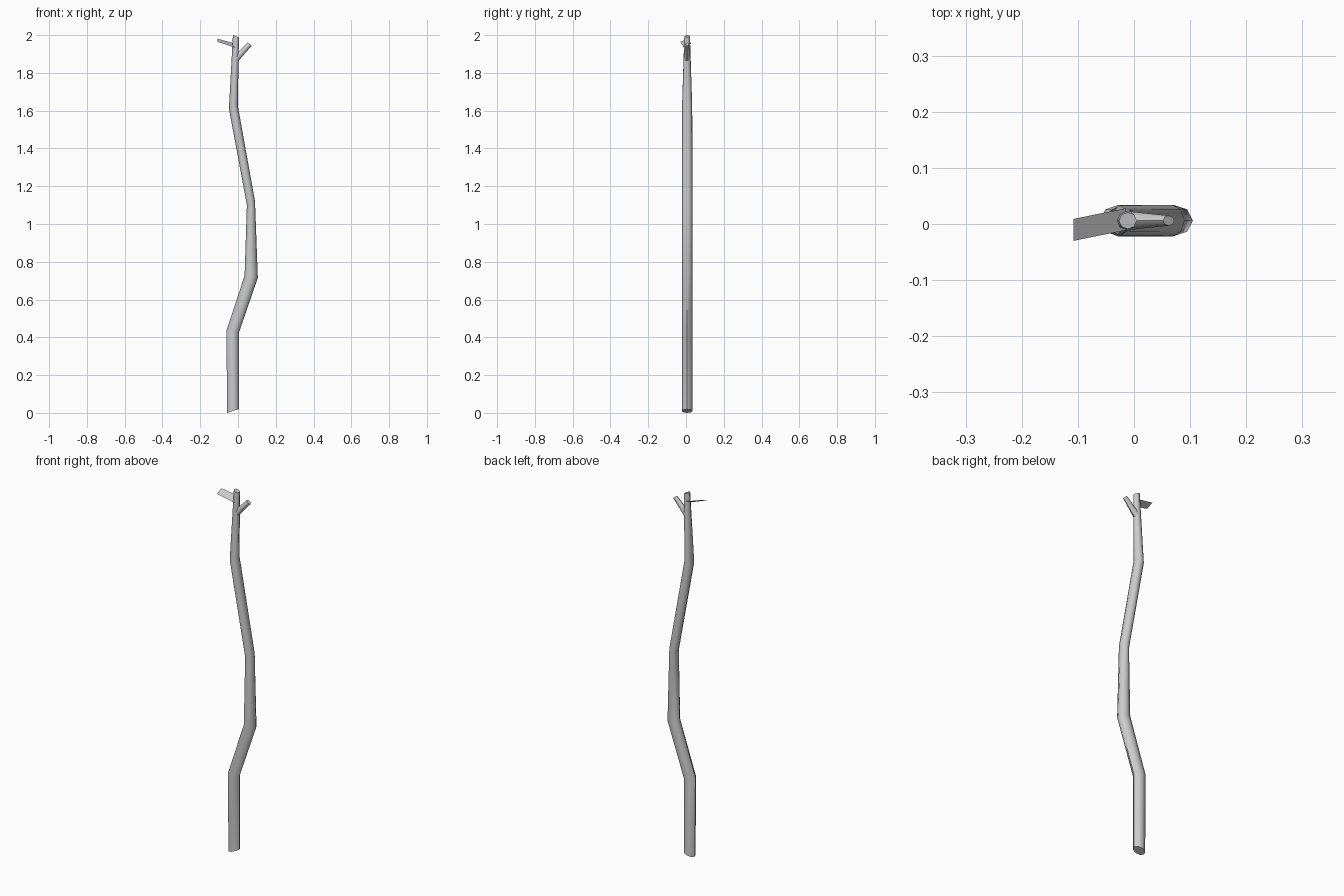
import bpy, bmesh, math
from mathutils import Vector

if "Cube" in bpy.data.objects:
    bpy.data.objects.remove(bpy.data.objects["Cube"])

SIDES = 8
Y = 0.006  # stem centre line in depth


def tube(name, rings):
    """Loft rings given as (left_x, left_z, right_x, right_z, depth_radius)."""
    bm = bmesh.new()
    loops = []
    for lx, lz, rx, rz, ry in rings:
        left, right = Vector((lx, Y, lz)), Vector((rx, Y, rz))
        mid, half = (left + right) / 2, (right - left) / 2
        loop = []
        for i in range(SIDES):
            a = 2 * math.pi * i / SIDES
            loop.append(bm.verts.new(mid + half * math.cos(a) + Vector((0, ry * math.sin(a), 0))))
        loops.append(loop)
    for a, b in zip(loops, loops[1:]):
        for i in range(SIDES):
            j = (i + 1) % SIDES
            bm.faces.new((a[i], a[j], b[j], b[i]))
    bm.faces.new(loops[0][::-1])
    bm.faces.new(loops[-1])
    return finish(name, bm)


def finish(name, bm):
    mesh = bpy.data.meshes.new(name)
    bm.to_mesh(mesh)
    bm.free()
    obj = bpy.data.objects.new(name, mesh)
    bpy.context.collection.objects.link(obj)
    mesh.shade_smooth()
    bpy.context.view_layer.objects.active = obj
    obj.select_set(True)
    bpy.ops.object.shade_smooth_by_angle(angle=math.radians(50))
    obj.select_set(False)
    return obj


# Crooked main stem, tapering at the top
tube("stem", [
    (-0.058, 0.000, 0.004, 0.020, 0.028),
    (-0.061, 0.436, 0.005, 0.425, 0.028),
    (0.035, 0.727, 0.105, 0.715, 0.028),
    (0.047, 1.100, 0.090, 1.120, 0.028),
    (-0.048, 1.610, -0.001, 1.627, 0.027),
    (-0.027, 2.000, 0.005, 1.988, 0.015),
])

# Short side twig
tube("twig", [
    (-0.027, 1.882, 0.001, 1.862, 0.017),
    (0.052, 1.960, 0.072, 1.943, 0.009),
])

# Single flat leaf
bm = bmesh.new()
corners = [(-0.108, 0.009, 1.981), (-0.108, -0.030, 1.964),
           (-0.014, -0.011, 1.934), (-0.014, 0.028, 1.955)]
bm.faces.new([bm.verts.new(c) for c in corners])
finish("leaf", bm)
